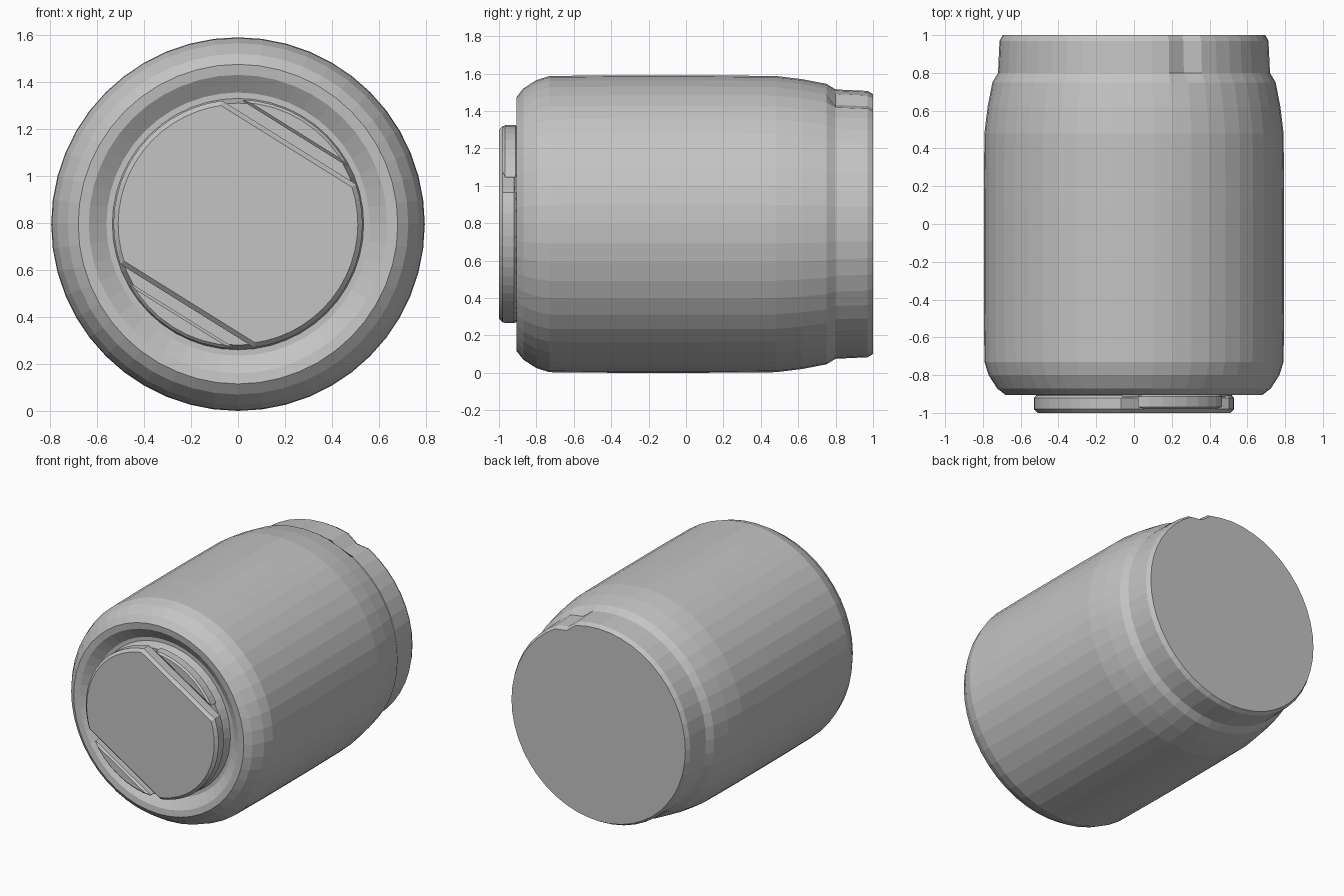
import bpy, bmesh, math

if "Cube" in bpy.data.objects:
    bpy.data.objects.remove(bpy.data.objects["Cube"])

CZ = 0.795      # height of the long axis
SEG = 48

mat = bpy.data.materials.new("plain_grey")
mat.diffuse_color = (0.55, 0.55, 0.55, 1)
mat.use_nodes = True
mat.node_tree.nodes["Principled BSDF"].inputs["Base Color"].default_value = mat.diffuse_color


def finish(bm, name):
    bmesh.ops.recalc_face_normals(bm, faces=bm.faces[:])
    me = bpy.data.meshes.new(name)
    bm.to_mesh(me)
    bm.free()
    me.materials.append(mat)
    ob = bpy.data.objects.new(name, me)
    bpy.context.collection.objects.link(ob)
    return ob


def lathe(name, profile, warp=None):
    """Revolve (y, radius) points round the long axis and cap both ends."""
    bm = bmesh.new()
    rings = []
    for y, r in profile:
        ring = []
        for i in range(SEG):
            a = 2 * math.pi * i / SEG
            rr = warp(y, a, r) if warp else r
            ring.append(bm.verts.new((rr * math.sin(a), y, CZ + rr * math.cos(a))))
        rings.append(ring)
    for p, q in zip(rings, rings[1:]):
        for i in range(SEG):
            j = (i + 1) % SEG
            bm.faces.new((p[i], p[j], q[j], q[i]))
    bm.faces.new(rings[0])
    bm.faces.new(rings[-1])
    return finish(bm, name)


def prism(name, points, y0, y1, bevel):
    """Extrude an outline in x/z from y0 to y1, with a softened edge."""
    bm = bmesh.new()
    face = bm.faces.new([bm.verts.new((x, y0, CZ + z)) for x, z in points])
    ext = bmesh.ops.extrude_face_region(bm, geom=[face])
    for v in ext["geom"]:
        if isinstance(v, bmesh.types.BMVert):
            v.co.y = y1
    ob = finish(bm, name)
    mod = ob.modifiers.new("soft_edge", 'BEVEL')
    mod.width = bevel
    mod.segments = 1
    mod.limit_method = 'ANGLE'
    mod.angle_limit = math.radians(50)
    return ob


# Body: rounded front shoulder, sunken ring, long barrel, tapered neck
def neck_notch(y, a, r):
    # small nick running along the neck, right of the top
    if y > 0.78 and abs(a - math.radians(22.5)) < 0.01:
        return r - 0.03
    return r


body = [(-0.915, 0.515), (-0.85, 0.535), (-0.85, 0.56), (-0.90, 0.635),
        (-0.905, 0.68), (-0.87, 0.725), (-0.80, 0.77), (-0.73, 0.792),
        (-0.40, 0.795), (0.10, 0.795), (0.48, 0.792), (0.62, 0.775),
        (0.75, 0.75), (0.80, 0.72), (0.97, 0.712), (1.0, 0.695)]
lathe("body", body, neck_notch)

# Front disc, cut by two parallel chords
R, CUT, SLOT = 0.53, 0.41, 0.455
N = math.atan2(0.85, 0.53)          # direction the chords face


def arc(a0, a1, n):
    return [(R * math.cos(a0 + (a1 - a0) * i / n),
             R * math.sin(a0 + (a1 - a0) * i / n)) for i in range(n + 1)]


h = math.acos(CUT / R)
prism("front_disc",
      arc(N + h, N + math.pi - h, 16) + arc(N + math.pi + h, N + 2 * math.pi - h, 16),
      -0.90, -1.0, 0.02)

# Crescents beyond the slots, one on each side
k = math.acos(SLOT / R)
for side, turn in (("upper", 0), ("lower", math.pi)):
    prism(side + "_crescent", arc(N + turn - k, N + turn + k, 8), -0.90, -0.98, 0.012)
